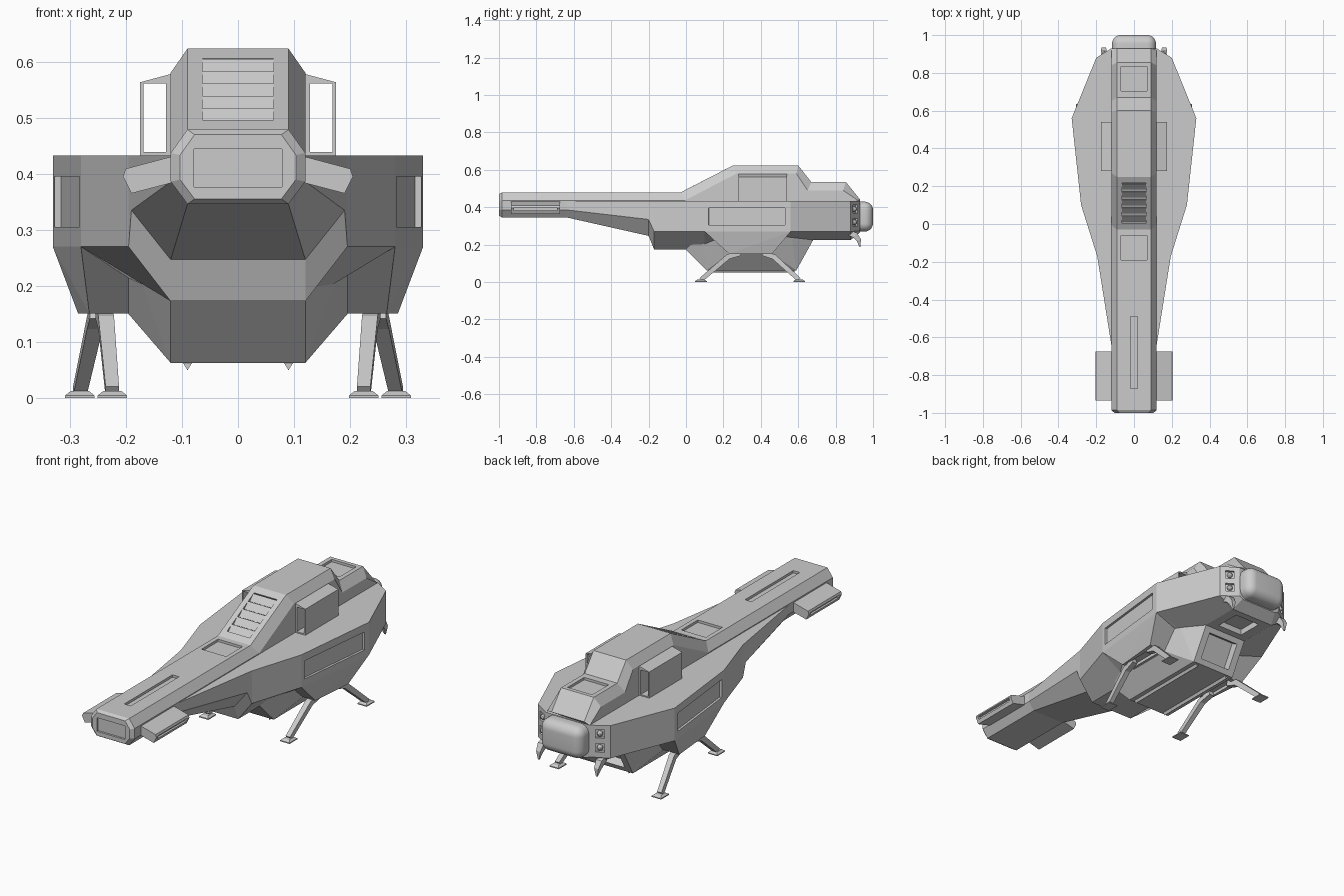
import bpy, bmesh
from mathutils import Vector, Matrix

if "Cube" in bpy.data.objects:
    bpy.data.objects.remove(bpy.data.objects["Cube"])

GREY = (0.6, 0.6, 0.6, 1)
paint = bpy.data.materials.new("hull_grey")
paint.use_nodes = True
paint.diffuse_color = GREY
paint.node_tree.nodes["Principled BSDF"].inputs["Base Color"].default_value = GREY


def finish(name, bm):
    bmesh.ops.recalc_face_normals(bm, faces=bm.faces)
    mesh = bpy.data.meshes.new(name)
    bm.to_mesh(mesh)
    bm.free()
    mesh.materials.append(paint)
    ob = bpy.data.objects.new(name, mesh)
    bpy.context.collection.objects.link(ob)
    return ob


def loft(name, rings):
    """Closed skin through rings with equal point counts."""
    bm = bmesh.new()
    rows = [[bm.verts.new(p) for p in r] for r in rings]
    n = len(rows[0])
    for a, b in zip(rows, rows[1:]):
        for i in range(n):
            bm.faces.new((a[i], a[(i + 1) % n], b[(i + 1) % n], b[i]))
    bm.faces.new(rows[0])
    bm.faces.new(rows[-1])
    return finish(name, bm)


def solid(name, points):
    """Faceted convex block around a few corner points."""
    bm = bmesh.new()
    for p in points:
        bm.verts.new(p)
    bmesh.ops.convex_hull(bm, input=bm.verts)
    bmesh.ops.dissolve_limit(bm, angle_limit=0.02, verts=bm.verts, edges=bm.edges)
    return finish(name, bm)


def box(name, center, size, u=(1, 0, 0), n=(0, 0, 1)):
    """Box with its width along u and its thickness along n."""
    n, u = Vector(n).normalized(), Vector(u).normalized()
    rot = Matrix((u, n.cross(u), n)).transposed().to_4x4()
    mat = Matrix.Translation(center) @ rot @ Matrix.Diagonal((*size, 1))
    bm = bmesh.new()
    bmesh.ops.create_cube(bm, size=1, matrix=mat)
    return finish(name, bm)


def recess(ob, center, width, height, depth, u, n):
    """Cut a rectangular pocket into a face."""
    cutter = box("cutter", center, (width, height, depth * 2), u, n)
    cutter.hide_render = True
    mod = ob.modifiers.new("pocket", "BOOLEAN")
    mod.operation, mod.solver, mod.object = "DIFFERENCE", "EXACT", cutter
    bpy.context.view_layer.objects.active = ob
    bpy.ops.object.modifier_apply(modifier=mod.name)
    bpy.data.objects.remove(cutter)


def tube(name, path, halves):
    """Square bar along a path in the yz direction."""
    rings = []
    for i, p in enumerate(path):
        a, b = Vector(path[max(i - 1, 0)]), Vector(path[min(i + 1, len(path) - 1)])
        side = Vector((1, 0, 0))
        up = side.cross(b - a).normalized()
        h = halves[i]
        rings.append([Vector(p) + side * h * sx + up * h * su
                      for sx, su in ((-1, -1), (1, -1), (1, 1), (-1, 1))])
    return loft(name, rings)


X, Y, Z = Vector((1, 0, 0)), Vector((0, 1, 0)), Vector((0, 0, 1))
DECK = 0.433

# Main hull: y, half width, lower edge height, keel half width, keel height
stations = [(-.985, .12, .386, .09, .346), (-.64, .12, .386, .09, .346),
            (-.2, .19, .335, .12, .247), (-.17, .195, .27, .12, .173),
            (.1, .28, .27, .12, .173), (.56, .33, .27, .12, .225),
            (.88, .2, .27, .12, .225), (.93, .12, .275, .1, .265)]
hull = loft("main_hull", [[(w, y, DECK), (w, y, zl), (b, y, zb),
                           (-b, y, zb), (-w, y, zl), (-w, y, DECK)]
                          for y, w, zl, b, zb in stations])
for s in (1, -1):
    recess(hull, (s * .305, .325, .35), .41, .09, .012, (s * .05, .46, 0), (s * .46, -.05, 0))
    for z in (.32, .39):
        recess(hull, (s * .16, .905, z), .042, .042, .012, (s * .08, -.05, 0), (s * .05, .08, 0))
recess(hull, (0, .78, .225), .14, .13, .03, X, -Z)

# Raised spine: top edge y, z then shoulder edge y, z
ridge = [(-.985, .479, -.985, .437), (-.03, .479, -.005, .437), (.25, .623, .27, .58),
         (.6, .623, .59, .58), (.67, .535, .65, .49), (.855, .535, .84, .49),
         (.93, .442, .92, .437)]
spine = loft("spine", [[(.09, y, z), (.12, ym, zm), (.12, y, DECK),
                        (-.12, y, DECK), (-.12, ym, zm), (-.09, y, z)]
                       for y, z, ym, zm in ridge])
recess(spine, (0, -.68, .479), .036, .38, .012, X, Z)
recess(spine, (0, -.125, .479), .136, .13, .012, X, Z)
recess(spine, (0, .77, .535), .136, .13, .012, X, Z)
slope = Vector((0, .28, .144)).normalized()
slope_up = X.cross(slope)
vent = Vector((0, .11, .551))
recess(spine, vent, .126, .24, .014, X, slope_up)

# Slats in the sloped vent
for i in range(5):
    tilt = (slope_up - slope * .35).normalized()
    box("vent_slat", vent + slope * (i - 2) * .048 - slope_up * .008,
        (.126, .04, .006), X, tilt)

# Chamfered tail end
octagon = [(.09, .479), (.12, .437), (.12, .386), (.09, .346)]
cap = solid("tail_cap", [(s * x * k, y, .412 + (z - .412) * k)
                         for s in (1, -1) for x, z in octagon
                         for y, k in ((-.985, 1), (-1, .86))])
recess(cap, (0, -1, .41), .156, .068, .01, X, -Y)

# Belly under the hull
belly = solid("belly", [(s * x, y, z) for s in (1, -1) for x, y, z in (
    (.12, 0, .173), (.12, .11, .063), (.195, .1, .27), (.195, .23, .15),
    (.195, .46, .15), (.195, .56, .27), (.12, .59, .063), (.12, .68, .225))])
recess(belly, (0, .635, .144), .17, .13, .04, X, (0, .162, -.09))

# Rounded nose block
bpy.ops.mesh.primitive_cube_add(size=1, location=(0, .93, .35))
nose = bpy.context.object
nose.name = "nose_dome"
nose.scale = (.232, .14, .16)
bpy.ops.object.transform_apply(location=False, rotation=False, scale=True)
bev = nose.modifiers.new("round", "BEVEL")
bev.width, bev.segments = .045, 8
bpy.ops.object.modifier_apply(modifier=bev.name)
nose.data.materials.append(paint)
bpy.ops.object.shade_smooth()

for s, side in ((1, "left"), (-1, "right")):
    # Side sponson carrying the legs
    pod = solid(side + "_sponson", [(s * x, y, z) for x, y, z in (
        (.28, .1, .27), (.33, .56, .27), (.19, .1, .27), (.19, .56, .27),
        (.265, .23, .151), (.285, .46, .151), (.19, .23, .151), (.19, .46, .151))])
    recess(pod, (s * .232, .345, .151), .05, .19, .015, X, -Z)

    # Open duct beside the spine
    duct = solid(side + "_duct", [(s * x, y, z) for y in (.28, .54) for x, z in (
        (.115, DECK), (.115, .579), (.175, .563), (.175, DECK))])
    recess(duct, (s * .148, .41, .5), .04, .122, .2, X, Y)

    # Tail fin block
    profile = [(.11, .433), (.2, .409), (.205, .395), (.19, .365), (.11, .386)]
    fin = solid(side + "_tail_fin", [(s * x, y, z) for x, z in profile for y in (-.935, -.675)])
    recess(fin, (s * .2, -.805, .39), .23, .016, .012, Y, (s, 0, 0))

    # Belly rail
    solid(side + "_belly_rail", [(s * x, y, z) for y in (.12, .58)
                                 for x, z in ((.08, .066), (.1, .066), (.09, .05))])

    # Lamps on the nose corners
    for z in (.32, .39):
        bm = bmesh.new()
        bmesh.ops.create_icosphere(bm, subdivisions=2, radius=.014,
                                   matrix=Matrix.Translation((s * .156, .9, z)))
        finish(side + "_lamp", bm)

    # Curved chin hook
    tube(side + "_chin_hook", [(s * .16, .875, .262), (s * .16, .905, .25),
                               (s * .16, .924, .225), (s * .16, .93, .188)],
         (.014, .016, .012, .003))

    # Landing legs and feet
    for end, path in (("tail", ((.24, .29, .155), (.235, .225, .135), (.224, .08, .012))),
                      ("nose", ((.25, .41, .155), (.255, .47, .135), (.282, .605, .012)))):
        tube(f"{side}_{end}_leg", [(s * x, y, z) for x, y, z in path], (.014, .014, .012))
        x, y, _ = path[-1]
        solid(f"{side}_{end}_foot", [(s * x + a * w, y + b * w * 1.2, z)
                                     for a in (1, -1) for b in (1, -1)
                                     for w, z in ((.026, 0), (.026, .005), (.016, .013))])
